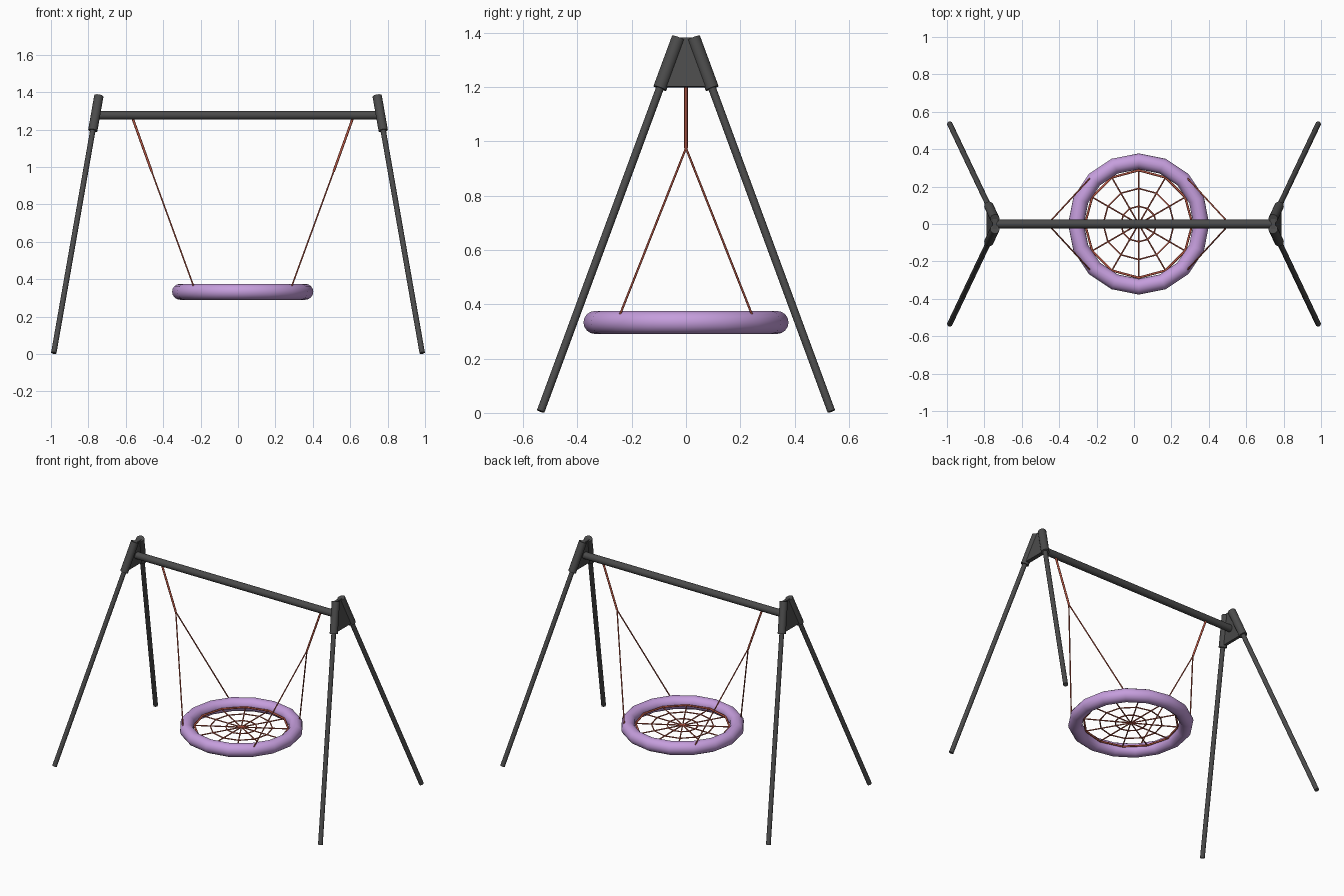
import bpy, bmesh, math
from mathutils import Vector

cube = bpy.data.objects.get("Cube")
if cube:
    bpy.data.objects.remove(cube)


def material(name, rgb):
    m = bpy.data.materials.new(name)
    m.use_nodes = True
    m.diffuse_color = (*rgb, 1)
    m.node_tree.nodes["Principled BSDF"].inputs["Base Color"].default_value = (*rgb, 1)
    return m


STEEL = material("dark grey steel", (0.07, 0.07, 0.07))
FOAM = material("lilac foam", (0.56, 0.34, 0.72))
ROPE = material("red rope", (0.50, 0.10, 0.06))


def smooth(obj, mat):
    obj.data.materials.append(mat)
    bpy.ops.object.select_all(action='DESELECT')
    obj.select_set(True)
    bpy.context.view_layer.objects.active = obj
    bpy.ops.object.shade_smooth_by_angle(angle=math.radians(50))


def tube(name, a, b, radius, mat, sides=16):
    a, b = Vector(a), Vector(b)
    bpy.ops.mesh.primitive_cylinder_add(vertices=sides, radius=radius,
                                        depth=(b - a).length, location=(a + b) / 2)
    obj = bpy.context.object
    obj.name = name
    obj.rotation_euler = (b - a).to_track_quat('Z', 'Y').to_euler()
    smooth(obj, mat)
    return obj


# Frame: leg axis lies on a line leaning inward in x and y
FOOT = Vector((0.985, 0.535, 0.006))
HEAD = Vector((0.744, 0.028, 1.38))


def on_leg(z, sx, sy):
    p = FOOT.lerp(HEAD, (z - FOOT.z) / (HEAD.z - FOOT.z))
    return Vector((p.x * sx, p.y * sy, z))


for sx, side in ((1, "left"), (-1, "right")):
    for sy, end in ((1, "back"), (-1, "front")):
        tube(f"{side}_{end}_leg", on_leg(FOOT.z, sx, sy), on_leg(1.3, sx, sy), 0.0145, STEEL)
        tube(f"{side}_{end}_sleeve", on_leg(1.195, sx, sy), on_leg(HEAD.z, sx, sy), 0.025, STEEL)

    # Gusset plate bridging the two sleeves
    corners = [on_leg(1.2, sx, -1), on_leg(1.2, sx, 1), on_leg(HEAD.z, sx, 1), on_leg(HEAD.z, sx, -1)]
    bm = bmesh.new()
    bm.faces.new([bm.verts.new(c) for c in corners])
    mesh = bpy.data.meshes.new("gusset")
    bm.to_mesh(mesh)
    bm.free()
    mesh.materials.append(STEEL)
    plate = bpy.data.objects.new(f"{side}_gusset_plate", mesh)
    bpy.context.collection.objects.link(plate)
    solid = plate.modifiers.new("thickness", 'SOLIDIFY')
    solid.thickness = 0.024
    solid.offset = 0

tube("top_beam", (-0.755, 0, 1.277), (0.755, 0, 1.277), 0.023, STEEL)

# Padded seat ring
CX, CZ = 0.025, 0.333
bpy.ops.mesh.primitive_torus_add(major_segments=16, minor_segments=16, major_radius=0.335,
                                 minor_radius=0.0425, location=(CX, 0, CZ))
seat = bpy.context.object
seat.name = "seat_ring"
smooth(seat, FOAM)


# Woven net: spokes and concentric twelve-sided rings
def net_point(r, i):
    a = math.tau * i / 12
    return Vector((CX + r * math.cos(a), r * math.sin(a), CZ))


for i in range(12):
    tube(f"net_spoke_{i}", net_point(0, 0), net_point(0.3, i), 0.004, ROPE, 8)
    for r, thick in ((0.095, 0.004), (0.19, 0.004), (0.287, 0.006)):
        tube(f"net_ring_{r}_{i}", net_point(r, i), net_point(r, i + 1), thick, ROPE, 8)

# Hanging ropes: one from the beam, splitting into two
for sx, side in ((1, "left"), (-1, "right")):
    top = (CX + 0.59 * sx, 0, 1.265)
    knot = (CX + 0.486 * sx, 0, 0.975)
    tube(f"{side}_upper_rope", top, knot, 0.0065, ROPE, 8)
    for sy, end in ((1, "back"), (-1, "front")):
        tube(f"{side}_{end}_lower_rope", knot, (CX + 0.262 * sx, 0.243 * sy, 0.362),
             0.004, ROPE, 8)
